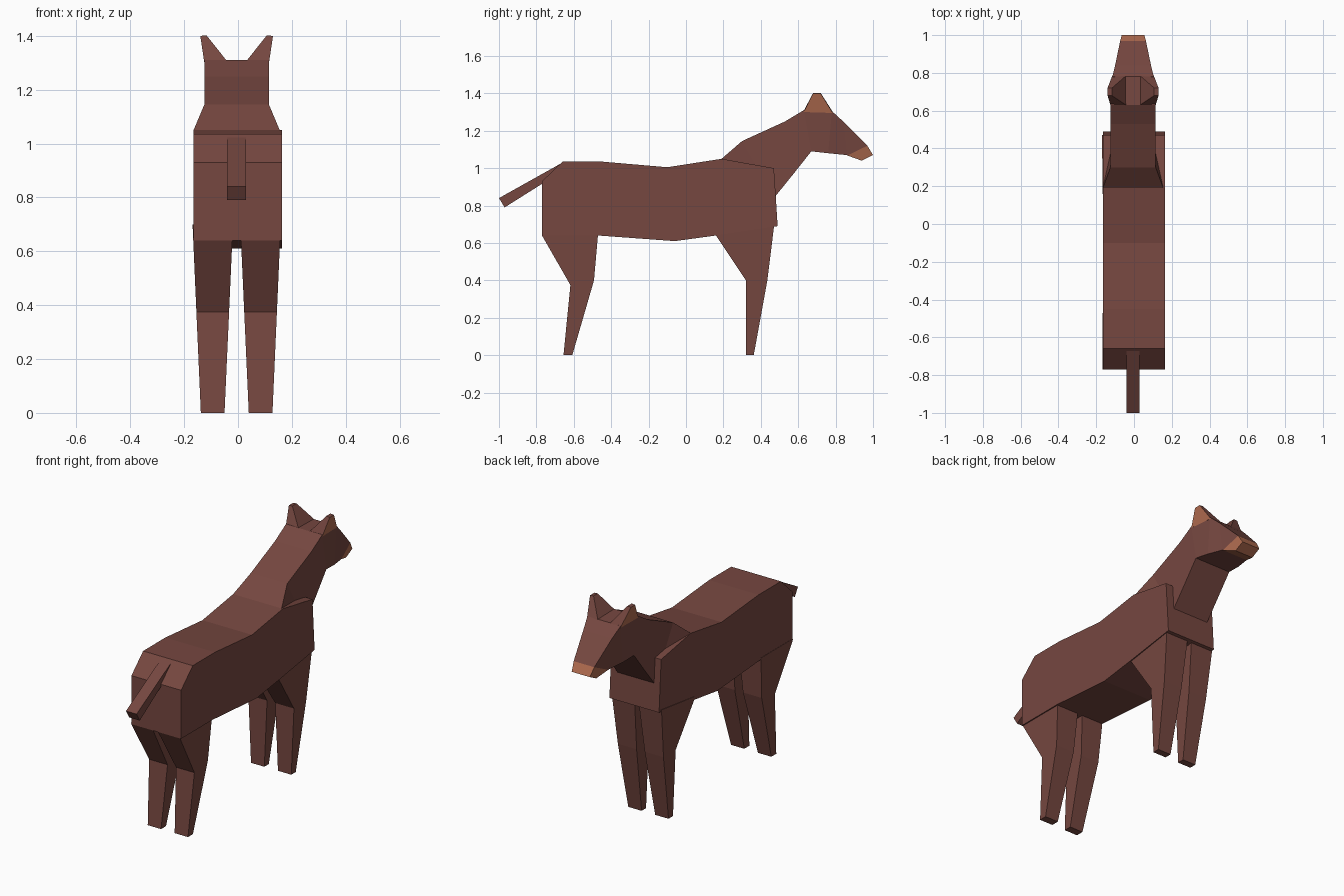
import bpy, bmesh

if "Cube" in bpy.data.objects:
    bpy.data.objects.remove(bpy.data.objects["Cube"])

def material(name, rgb):
    m = bpy.data.materials.new(name)
    m.diffuse_color = (*rgb, 1)
    m.use_nodes = True
    m.node_tree.nodes["Principled BSDF"].inputs["Base Color"].default_value = m.diffuse_color
    return m

BROWN = material("reddish brown", (0.180, 0.063, 0.051))
TAN = material("tan", (0.44, 0.150, 0.080))
CX = -0.005          # the limbs and head sit a touch off centre

def finish(bm, name, mats, rule=None):
    bmesh.ops.recalc_face_normals(bm, faces=bm.faces)
    bm.normal_update()
    if rule:
        for f in bm.faces:
            f.material_index = rule(f)
    me = bpy.data.meshes.new(name)
    bm.to_mesh(me)
    bm.free()
    for m in mats:
        me.materials.append(m)
    ob = bpy.data.objects.new(name, me)
    bpy.context.collection.objects.link(ob)
    return ob

def bridge(bm, rings):
    """Skin a list of vertex rings and cap both ends."""
    n = len(rings[0])
    for a, b in zip(rings, rings[1:]):
        for i in range(n):
            j = (i + 1) % n
            bm.faces.new((a[i], a[j], b[j], b[i]))
    bm.faces.new(rings[0])
    bm.faces.new(rings[-1])

def prism(name, profile, x_a, x_b, mat):
    """Side profile (y, z) spanned between x_a(z) and x_b(z)."""
    bm = bmesh.new()
    bridge(bm, [[bm.verts.new((fx(z), y, z)) for y, z in profile]
                for fx in (x_a, x_b)])
    return finish(bm, name, [mat])

def loft(name, sections, mat):
    """Sections: top y, z, half width, then bottom y, z, half width."""
    bm = bmesh.new()
    rings = []
    for ty, tz, tw, by, bz, bw in sections:
        rings.append([bm.verts.new(c) for c in (
            (CX - tw, ty, tz), (CX + tw, ty, tz),
            (CX + bw, by, bz), (CX - bw, by, bz))])
    bridge(bm, rings)
    return finish(bm, name, [mat])

# Torso
prism("body", [(-0.77, 0.64), (-0.77, 0.93), (-0.66, 1.035), (-0.45, 1.035),
               (-0.10, 1.005), (0.19, 1.05), (0.47, 1.0), (0.48, 0.85),
               (0.49, 0.69), (0.16, 0.64), (-0.06, 0.61), (-0.47, 0.64)],
      lambda z: -0.165, lambda z: 0.163, BROWN)

# Tail
prism("tail", [(-0.66, 1.03), (-1.0, 0.84), (-0.97, 0.79), (-0.70, 0.96)],
      lambda z: -0.04, lambda z: 0.03, BROWN)

# Neck and head, then muzzle
snout = (0.97, 1.12, 0.068, 0.862, 1.068, 0.085)
loft("neck_and_head", [
    (0.19, 1.05, 0.16, 0.38, 0.78, 0.15),
    (0.30, 1.145, 0.12, 0.47, 0.84, 0.12),
    (0.53, 1.25, 0.12, 0.575, 0.97, 0.12),
    (0.63, 1.31, 0.12, 0.67, 1.09, 0.12),
    (0.78, 1.305, 0.11, 0.76, 1.08, 0.11),
    (0.84, 1.25, 0.095, 0.86, 1.07, 0.087),
    snout], BROWN)
loft("muzzle", [snout, (1.0, 1.07, 0.06, 0.94, 1.04, 0.06)], TAN)

# Legs and ears, one per side
front_leg = [(0.16, 0.66), (0.16, 0.64), (0.32, 0.40), (0.32, 0.0),
             (0.362, 0.0), (0.435, 0.40), (0.472, 0.70)]
hind_leg = [(-0.77, 0.65), (-0.77, 0.64), (-0.618, 0.375), (-0.655, 0.0),
            (-0.608, 0.0), (-0.492, 0.40), (-0.47, 0.65)]
for s, side in ((-1, "left"), (1, "right")):
    inner = lambda z: CX + s * (0.045 - 0.045 * z)
    outer = lambda z: CX + s * (0.133 + 0.044 * z)
    prism("front_leg_" + side, front_leg, inner, outer, BROWN)
    prism("hind_leg_" + side, hind_leg, inner, outer, BROWN)

    # Ear: pyramid-like, tan on its outward face
    bm = bmesh.new()
    base = [(0.12, 0.63, 1.30), (0.11, 0.785, 1.295),
            (0.037, 0.785, 1.30), (0.037, 0.63, 1.308)]
    tip = [(0.135, 0.68, 1.40), (0.135, 0.72, 1.40),
           (0.112, 0.72, 1.402), (0.112, 0.68, 1.402)]
    bridge(bm, [[bm.verts.new((CX + s * x, y, z)) for x, y, z in r]
                for r in (base, tip)])
    finish(bm, "ear_" + side, [BROWN, TAN],
           lambda f: 1 if f.normal.x * s > 0.7 else 0)
